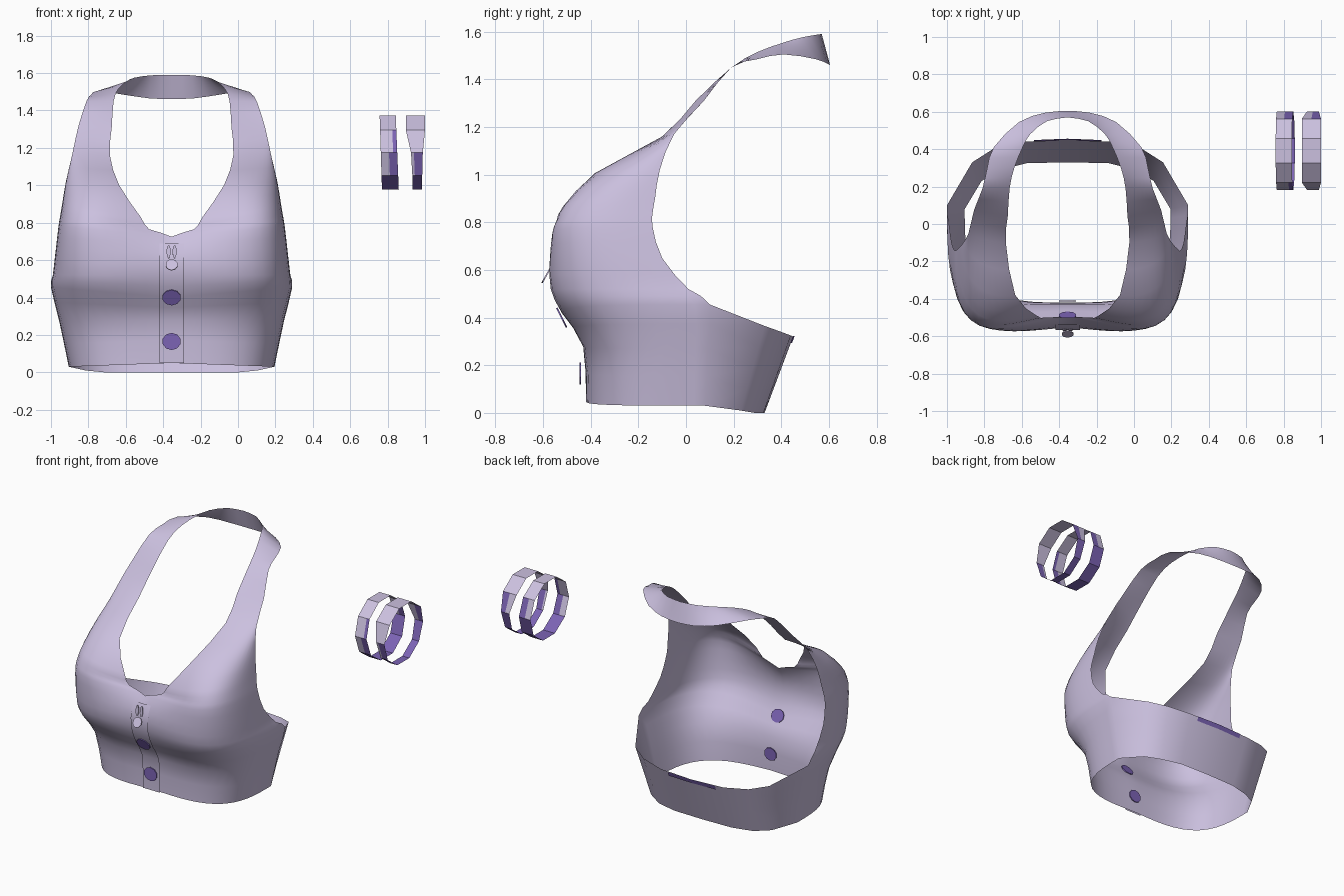
import bpy, bmesh, math
from mathutils import Vector

cube = bpy.data.objects.get("Cube")
if cube:
    bpy.data.objects.remove(cube)

CENTRE = -0.355   # middle of the garment
ACROSS = 15       # faces from neckline to armhole


def material(name, rgb):
    m = bpy.data.materials.new(name)
    m.use_nodes = True
    m.diffuse_color = (*rgb, 1)
    m.node_tree.nodes["Principled BSDF"].inputs["Base Color"].default_value = (*rgb, 1)
    return m


LAVENDER = material("pale lavender", (0.6, 0.53, 0.74))
PURPLE = material("violet", (0.2, 0.125, 0.46))


def resample(points, count):
    """Smooth path of evenly spaced points through the given ones."""
    p = [2 * points[0] - points[1], *points, 2 * points[-1] - points[-2]]
    path = []
    for k in range(count):
        s = k / (count - 1) * (len(points) - 1)
        i = min(int(s), len(points) - 2)
        t = s - i
        a, b, c, d = p[i:i + 4]
        path.append(b + t / 2 * (c - a + t * (2 * a - 5 * b + 4 * c - d + t * (3 * (b - c) + d - a))))
    return path


def cross_section(inner, outer, bulge, roundness):
    """Rounded corner from neckline to armhole; roundness 2 gives a straight line."""
    inner, outer = Vector(inner), Vector(outer)
    section = []
    for j in range(ACROSS + 1):
        s = j / ACROSS
        a = math.pi / 2 * s * s * (3 - 2 * s)
        side = math.sin(a) ** roundness
        front = max(math.cos(a), 0) ** roundness
        p = inner.lerp(outer, side)
        p.y = outer.y + (inner.y - outer.y) * front
        p.y -= bulge * max(math.sin(2 * a), 0) ** 0.75
        section.append(p)
    return section


def add_grid(bm, rows):
    """Skin a grid of points with quads."""
    verts = [[bm.verts.new(p) for p in row] for row in rows]
    for low, high in zip(verts, verts[1:]):
        for j in range(len(low) - 1):
            bm.faces.new((low[j], low[j + 1], high[j + 1], high[j]))


def finish(bm, name, materials, x=0.0, smooth=False):
    mesh = bpy.data.meshes.new(name)
    bm.to_mesh(mesh)
    bm.free()
    for m in materials:
        mesh.materials.append(m)
    for face in mesh.polygons:
        face.use_smooth = smooth
    ob = bpy.data.objects.new(name, mesh)
    ob.location.x = x
    bpy.context.collection.objects.link(ob)
    return ob


# Half of the front and strap, hem to nape: neckline, armhole, bulge, roundness
sections = [
    ((0, -.42, .05), (.55, .08, .03), 0, .6),
    ((0, -.43, .28), (.6, .09, .27), .01, .6),
    ((0, -.5, .4), (.645, .1, .455), .06, .6),
    ((0, -.55, .52), (.635, .01, .52), .05, .6),
    ((0, -.545, .64), (.62, -.1, .65), .06, .6),
    ((0, -.5, .725), (.605, -.14, .78), .1, .6),
    ((.12, -.5, .765), (.595, -.14, .84), .08, .65),
    ((.165, -.49, .83), (.585, -.13, .9), .06, .7),
    ((.28, -.38, 1), (.565, -.11, 1.02), .02, .9),
    ((.33, -.1, 1.16), (.53, -.05, 1.17), 0, 1.4),
    ((.32, .04, 1.31), (.5, .075, 1.31), 0, 2),
    ((.31, .19, 1.45), (.455, .19, 1.45), 0, 2),
    ((.285, .3, 1.515), (.43, .3, 1.485), 0, 2),
    ((.24, .41, 1.555), (.395, .41, 1.505), 0, 2),
    ((.2, .48, 1.575), (.26, .545, 1.485), 0, 2),
    ((.11, .55, 1.588), (.12, .595, 1.465), 0, 2),
    ((0, .57, 1.59), (0, .605, 1.46), 0, 2),
]
columns = zip(*[cross_section(*s) for s in sections])
front = list(zip(*[resample(c, 2 * len(sections) - 1) for c in columns]))
for row in front:
    for p in row:
        p.x = max(p.x, 0)

# Half of the back band, carried on from the side seam
seam = [row[-1] for row in front[:5]]
band = [seam]
for low, high in [((.46, .23, .01), (.51, .33, .365)), ((.36, .29, 0), (.4, .4, .34)),
                  ((.22, .325, 0), (.24, .44, .325)), ((0, .33, 0), (0, .45, .32))]:
    band.append([Vector(low).lerp(Vector(high), i / 4) for i in range(5)])

bm = bmesh.new()
add_grid(bm, front)
add_grid(bm, list(zip(*band)))
bmesh.ops.remove_doubles(bm, verts=bm.verts, dist=0.0005)
top = finish(bm, "halter_top", [LAVENDER], CENTRE, True)
top.modifiers.new("mirror", 'MIRROR')

# Button placket, just in front of the centre line
bm = bmesh.new()
add_grid(bm, [[row[0] + Vector((x, -.014, 0)) for x in (-.065, 0, .065)] for row in front[:10]])
finish(bm, "button_placket", [LAVENDER], CENTRE, True)


def disc(name, mat, centre, normal, width, height):
    """Thin flat plate facing along a normal."""
    bm = bmesh.new()
    bmesh.ops.create_cone(bm, cap_ends=True, segments=10, radius1=1, radius2=1, depth=.006)
    turn = Vector(normal).to_track_quat('Z', 'Y')
    for v in bm.verts:
        v.co = turn @ Vector((v.co.x * width, v.co.y * height, v.co.z)) + Vector(centre)
    finish(bm, name, [mat], CENTRE)


# Buttons, showing outside and inside
for label, y, z, lean in (("upper", -.5, .4, -.5), ("lower", -.422, .165, 0)):
    disc(label + "_button", PURPLE, (0, y - .022, z), (0, -1, lean), .05, .046)
    disc(label + "_button_back", PURPLE, (0, y + .01, z), (0, 1, -lean), .047, .044)

# Small charm below the neckline
for label, x in (("left", .016), ("right", -.016)):
    disc(label + "_charm_petal", LAVENDER, (x, -.566, .645), (0, -1, .1), .011, .036)
disc("charm_base", LAVENDER, (0, -.588, .575), (0, -.87, .49), .032, .034)

# Trim along the top of the back band
bm = bmesh.new()
add_grid(bm, [[(x, .456 - drop * .375 - abs(x) * .04, .322 - drop) for x in (.18, 0, -.18)]
              for drop in (.028, 0)])
finish(bm, "back_trim", [PURPLE], CENTRE)


def wristband(name, upper, lower, pinched, edge):
    """Ten-sided cuff around the x axis, violet below a slanting line and past an edge."""
    bm = bmesh.new()
    sides, strips = 10, 4
    ring = []
    for k in range(sides + 1):
        a = 2 * math.pi * k / sides
        t = (1 - math.sin(a)) / 2
        if pinched:
            t = min(1, max(0, t * 4 - 1.2))
        start, end = (u + (l - u) * t for u, l in zip(upper, lower))
        ring.append([(start + (end - start) * j / strips, .392 + .21 * math.cos(a),
                      1.175 + .207 * math.sin(a)) for j in range(strips + 1)])
    add_grid(bm, ring)
    bmesh.ops.remove_doubles(bm, verts=bm.verts, dist=0.0005)
    middle = sum(lower) / 2
    for f in bm.faces:
        c = f.calc_center_median()
        line = 1.066 + .3 * c.y + c.x - middle
        f.material_index = int(c.z < line or c.x > edge)
    finish(bm, name, [LAVENDER, PURPLE])


wristband("inner_wristband", (.757, .843), (.77, .86), False, .835)
wristband("outer_wristband", (.897, 1), (.932, .985), True, 1)
